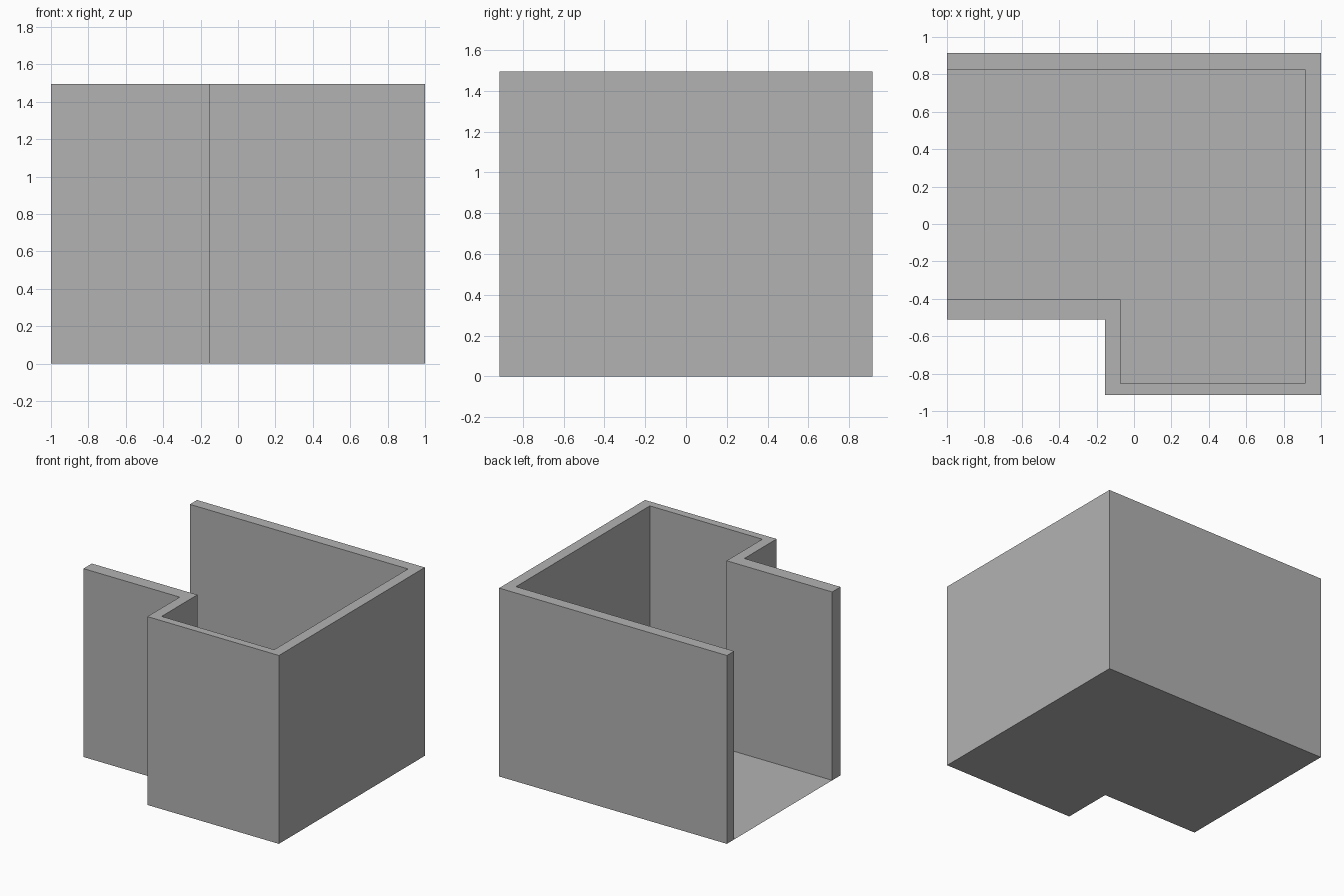
import bpy
import bmesh
from mathutils import Vector

cube = bpy.data.objects.get("Cube")
if cube:
    bpy.data.objects.remove(cube, do_unlink=True)

HEIGHT = 1.495

# Plan outlines, both running from the back open end round to the front one
outer = [(-1, 0.915), (1, 0.915), (1, -0.915),
         (-0.155, -0.915), (-0.155, -0.51), (-1, -0.51)]
inner = [(-1, 0.825), (0.915, 0.825), (0.915, -0.853),
         (-0.073, -0.853), (-0.073, -0.405), (-1, -0.405)]

grey = bpy.data.materials.new("plain grey")
grey.use_nodes = True
colour = (0.448, 0.448, 0.448, 1)
grey.diffuse_color = colour
grey.node_tree.nodes["Principled BSDF"].inputs["Base Color"].default_value = colour


def add_part(name, outline, height=0):
    """Flat plan shape, or an upright extrusion of it that is open below."""
    bm = bmesh.new()
    face = bm.faces.new([bm.verts.new((x, y, 0)) for x, y in outline])
    if height:
        bm.normal_update()
        extruded = bmesh.ops.extrude_face_region(bm, geom=[face])["geom"]
        top = [v for v in extruded if isinstance(v, bmesh.types.BMVert)]
        bmesh.ops.translate(bm, verts=top, vec=Vector((0, 0, height)))
        bmesh.ops.recalc_face_normals(bm, faces=bm.faces)
        # The floor closes the underside
        base = [f for f in bm.faces if all(v.co.z < 0.001 for v in f.verts)]
        bmesh.ops.delete(bm, geom=base, context='FACES_ONLY')
    mesh = bpy.data.meshes.new(name)
    bm.to_mesh(mesh)
    bm.free()
    mesh.materials.append(grey)
    obj = bpy.data.objects.new(name, mesh)
    bpy.context.collection.objects.link(obj)
    return obj


# Thin floor sheet and the continuous wall around it, open on one side
add_part("floor", outer)
add_part("walls", outer + inner[::-1], HEIGHT)
